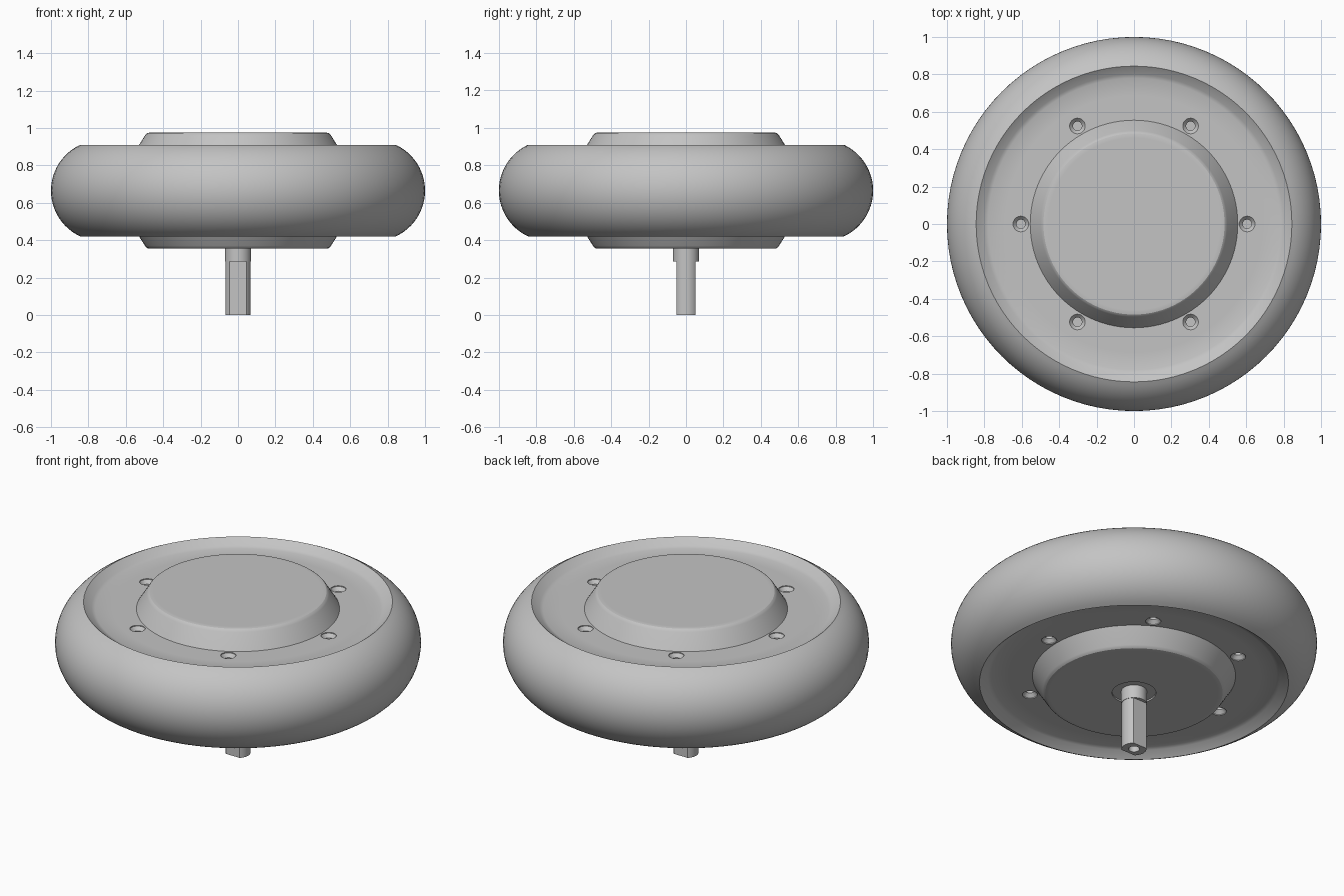
import bpy, bmesh, math
from math import cos, sin, pi, radians
from mathutils import Matrix, Vector

if "Cube" in bpy.data.objects:
    bpy.data.objects.remove(bpy.data.objects["Cube"])

MID = 0.655 + 0.01   # height of the wheel's mid plane
FACE = 0.203         # half distance between the cover faces

grey = bpy.data.materials.new("light grey")
grey.use_nodes = True
GREY = (0.55, 0.55, 0.55, 1)
grey.diffuse_color = GREY
grey.node_tree.nodes["Principled BSDF"].inputs["Base Color"].default_value = GREY


def lathe(bm, profile, steps, closed=False):
    """Spin (radius, height) points round the z axis."""
    verts = [bm.verts.new((r, 0, z)) for r, z in profile]
    pairs = list(zip(verts, verts[1:]))
    if closed:
        pairs.append((verts[-1], verts[0]))
    edges = [bm.edges.new(p) for p in pairs]
    bmesh.ops.spin(bm, geom=verts + edges, cent=(0, 0, 0), axis=(0, 0, 1),
                   angle=2 * pi, steps=steps, use_duplicate=False)
    bmesh.ops.remove_doubles(bm, verts=bm.verts, dist=1e-5)
    bmesh.ops.recalc_face_normals(bm, faces=bm.faces)


def finish(bm, name):
    mesh = bpy.data.meshes.new(name)
    bm.to_mesh(mesh)
    bm.free()
    mesh.materials.append(grey)
    obj = bpy.data.objects.new(name, mesh)
    bpy.context.collection.objects.link(obj)
    return obj


def activate(obj):
    bpy.ops.object.select_all(action='DESELECT')
    obj.select_set(True)
    bpy.context.view_layer.objects.active = obj


def smooth(obj):
    activate(obj)
    bpy.ops.object.shade_smooth_by_angle(angle=radians(25))


def cut(obj, cutter):
    cutter.hide_render = True
    mod = obj.modifiers.new("cut", 'BOOLEAN')
    mod.operation = 'DIFFERENCE'
    mod.solver = 'EXACT'
    mod.object = cutter
    activate(obj)
    bpy.ops.object.modifier_apply(modifier=mod.name)
    bpy.data.objects.remove(cutter)


# Tyre: rounded tread with a bevelled lip sinking to the cover face
tread = [(0.73 + 0.27 * cos(a), MID + 0.27 * sin(a))
         for a in (radians(-65 + 130 * i / 24) for i in range(25))]
lip = [(0.80, MID + FACE + 0.008), (0.78, MID + FACE), (0.686, MID + FACE)]
lower_lip = [(r, 2 * MID - z) for r, z in reversed(lip)]
bm = bmesh.new()
lathe(bm, tread + lip + lower_lip, 96, closed=True)
smooth(finish(bm, "tyre"))

# Hub: flat covers with a raised drum on each side, bearing recess below
half = [(0.686, FACE), (0.555, FACE), (0.498, 0.294), (0.492, 0.302),
        (0.484, 0.308), (0.472, 0.31), (0.46, 0.31)]
top = [(r, MID + z) for r, z in half] + [(0, MID + 0.31)]
recess = [(0, 0.365), (0.12, 0.365), (0.12, MID - 0.31)]
bottom = recess + [(r, MID - z) for r, z in reversed(half)]
bm = bmesh.new()
lathe(bm, bottom + top, 96)
hub = finish(bm, "hub")

# Countersunk screw holes, six on each cover
bm = bmesh.new()
for side in (1, -1):
    for i in range(6):
        part = bmesh.new()
        lathe(part, [(0, 0.02), (0.042, 0.02), (0.042, -0.005),
                     (0.024, -0.025), (0.024, -0.07), (0, -0.07)], 24)
        a = i * pi / 3
        place = Matrix.Translation((0.605 * cos(a), 0.605 * sin(a), MID + side * FACE))
        if side < 0:
            place = place @ Matrix.Rotation(pi, 4, 'X')
        part.transform(place)
        temp = bpy.data.meshes.new("temp")
        part.to_mesh(temp)
        part.free()
        bm.from_mesh(temp)
        bpy.data.meshes.remove(temp)
cut(hub, finish(bm, "screw_hole_cutter"))
smooth(hub)

# Collar where the axle leaves the hub
bm = bmesh.new()
lathe(bm, [(0, 0.285), (0.07, 0.285), (0.07, 0.38), (0, 0.38)], 48)
smooth(finish(bm, "axle_collar"))

# Axle with two flats and a bore in its end
bm = bmesh.new()
lathe(bm, [(0, 0.1), (0.03, 0.1), (0.03, 0), (0.068, 0), (0.068, 0.3), (0, 0.3)], 48)
for side in (1, -1):
    cutout = bmesh.ops.bisect_plane(
        bm, geom=bm.verts[:] + bm.edges[:] + bm.faces[:],
        plane_co=(0, side * 0.05, 0), plane_no=Vector((0, side, 0)), clear_outer=True)
    rim = [e for e in cutout["geom_cut"] if isinstance(e, bmesh.types.BMEdge)]
    bmesh.ops.contextual_create(bm, geom=rim)
bmesh.ops.recalc_face_normals(bm, faces=bm.faces)
smooth(finish(bm, "axle"))
